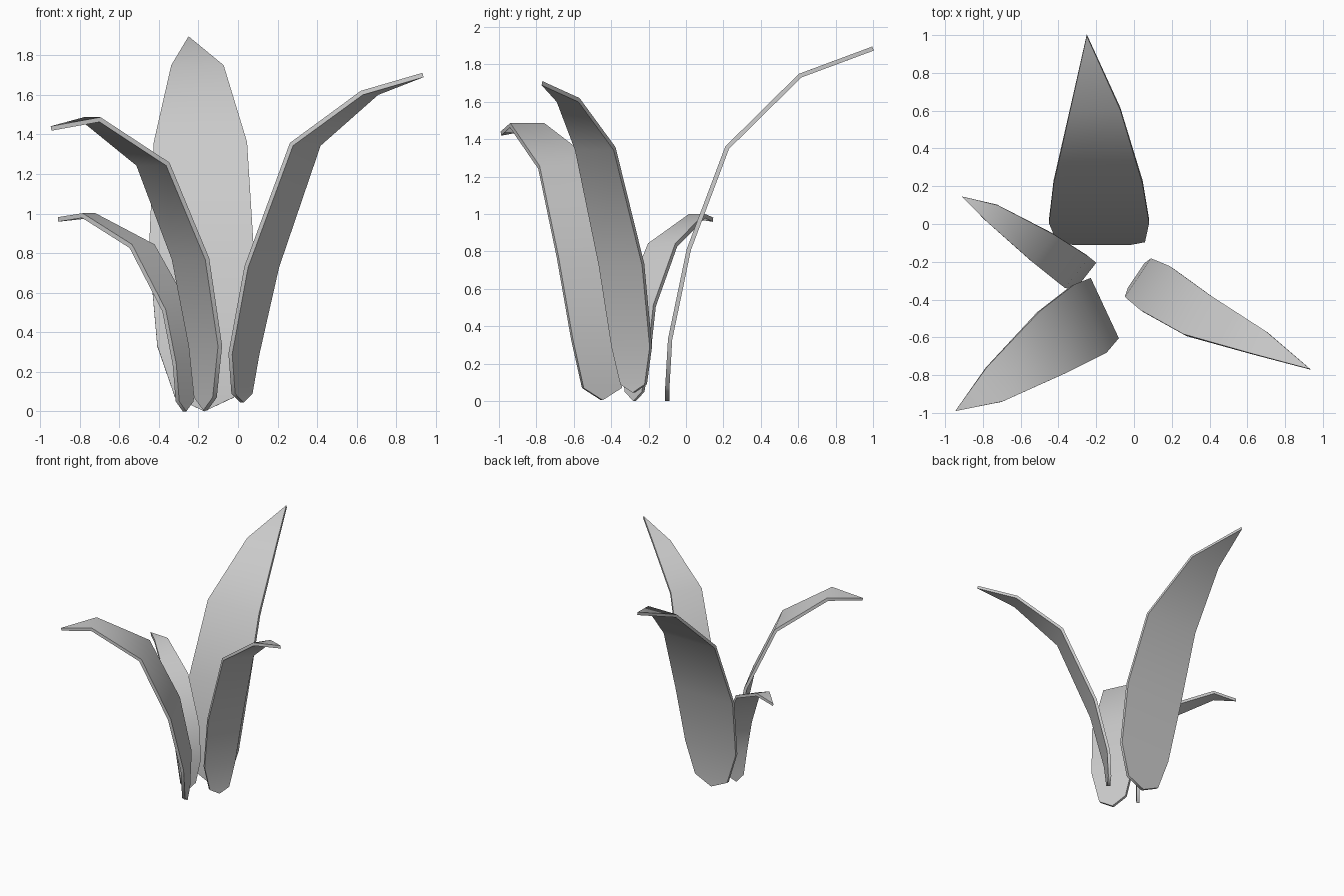
import bpy, bmesh, math
from mathutils import Vector

if "Cube" in bpy.data.objects:
    bpy.data.objects.remove(bpy.data.objects["Cube"])

# half-width of a leaf at each station between its pointed ends
PROFILE = [0.56, 0.88, 1.0, 0.89, 0.5]


def leaf(name, half_width, across_deg, spine, thickness=0.023):
    a = math.radians(across_deg)
    side = Vector((math.cos(a), math.sin(a), 0)) * half_width
    bm = bmesh.new()
    pts = [Vector(p) for p in spine]
    root, tip = bm.verts.new(pts[0]), bm.verts.new(pts[-1])
    rows = [(bm.verts.new(p - side * w), bm.verts.new(p + side * w))
            for p, w in zip(pts[1:-1], PROFILE)]
    bm.faces.new((root, rows[0][1], rows[0][0]))
    for (l0, r0), (l1, r1) in zip(rows, rows[1:]):
        bm.faces.new((l0, r0, r1, l1))
    bm.faces.new((rows[-1][0], rows[-1][1], tip))
    me = bpy.data.meshes.new(name)
    bm.to_mesh(me)
    bm.free()
    ob = bpy.data.objects.new(name, me)
    bpy.context.collection.objects.link(ob)
    mod = ob.modifiers.new("thickness", 'SOLIDIFY')
    mod.thickness = thickness
    mod.offset = 0
    mod.use_even_offset = True
    # smooth along the blade, sharp at the rim
    bpy.ops.object.select_all(action='DESELECT')
    ob.select_set(True)
    bpy.context.view_layer.objects.active = ob
    bpy.ops.object.modifier_apply(modifier=mod.name)
    bpy.ops.object.shade_smooth_by_angle(angle=math.radians(60))
    return ob


# tall back leaf
leaf("back_leaf", 0.265, 0, [
    (-0.17, -0.10, 0.0), (-0.17, -0.10, 0.07), (-0.175, -0.085, 0.33),
    (-0.185, 0.015, 0.81), (-0.19, 0.22, 1.355), (-0.205, 0.61, 1.74),
    (-0.25, 1.0, 1.885)])

# narrow right leaf
leaf("right_leaf", 0.14, 56, [
    (0.02, -0.28, 0.045), (0.02, -0.28, 0.09), (0.03, -0.29, 0.29),
    (0.12, -0.345, 0.73), (0.34, -0.485, 1.35), (0.665, -0.63, 1.61),
    (0.935, -0.77, 1.70)])

# front left leaf
leaf("front_left_leaf", 0.20, -65, [
    (-0.165, -0.45, 0.005), (-0.165, -0.45, 0.07), (-0.165, -0.45, 0.33),
    (-0.24, -0.505, 0.77), (-0.43, -0.625, 1.25), (-0.74, -0.85, 1.475),
    (-0.945, -0.99, 1.43)])

# short back left leaf
leaf("short_left_leaf", 0.104, 52, [
    (-0.27, -0.275, 0.0), (-0.27, -0.275, 0.05), (-0.265, -0.27, 0.24),
    (-0.31, -0.25, 0.51), (-0.485, -0.125, 0.835), (-0.755, 0.06, 0.99),
    (-0.91, 0.145, 0.97)])
